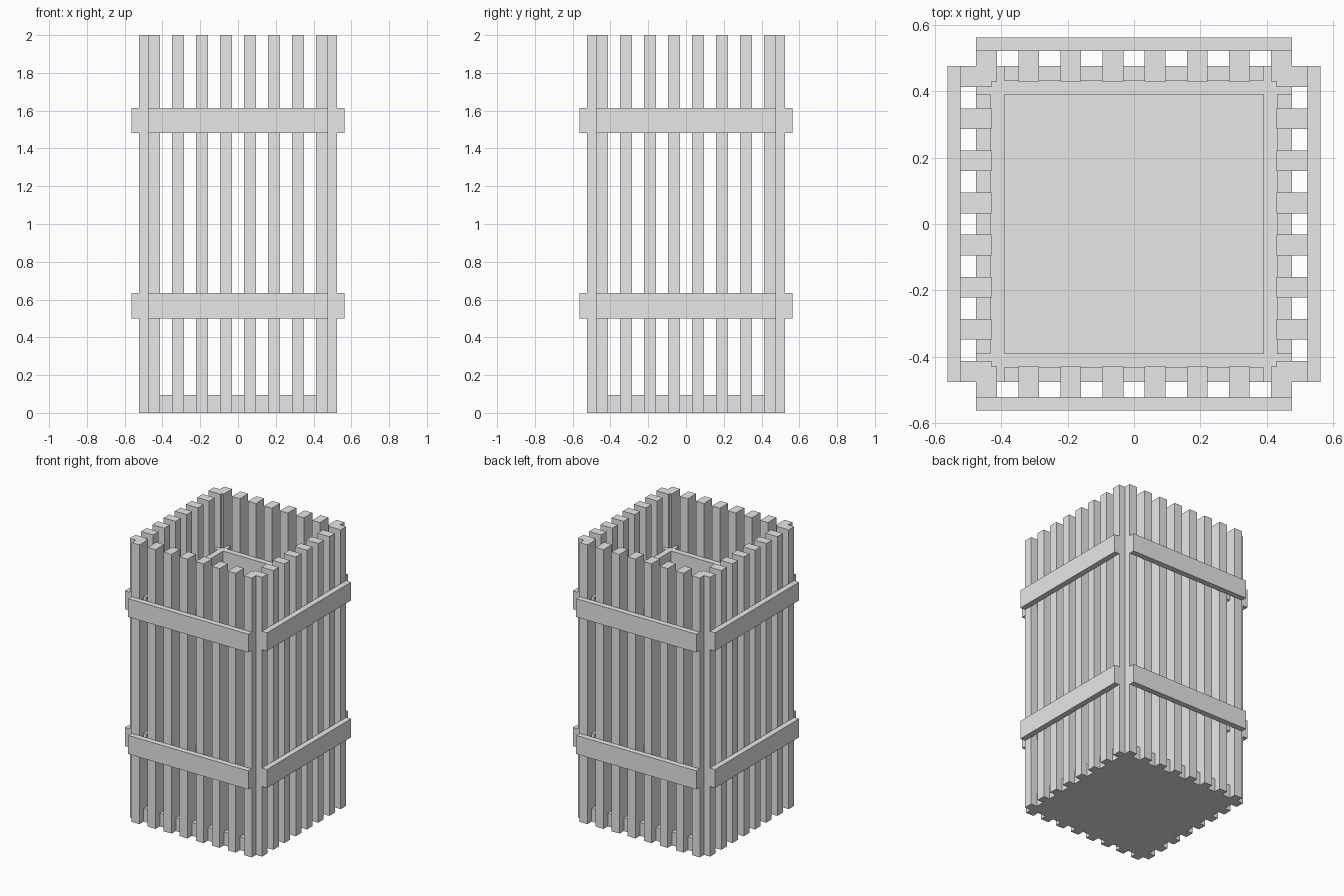
import bpy
import math
from mathutils import Matrix

if "Cube" in bpy.data.objects:
    bpy.data.objects.remove(bpy.data.objects["Cube"], do_unlink=True)

# One plain grey for the whole crate
GREY = (0.8, 0.8, 0.8, 1)
mat = bpy.data.materials.new("plain grey")
mat.use_nodes = True
mat.diffuse_color = GREY
mat.node_tree.nodes["Principled BSDF"].inputs["Base Color"].default_value = GREY

SIDES = ("front", "right", "back", "left")
HALF = 0.476              # half length of battens and floor
SLAT_W, SLAT_COUNT = 0.0625, 8


def box(name, x, y, z, side=0):
    """Box from (min, max) ranges, turned about z to one of the four sides."""
    bpy.ops.mesh.primitive_cube_add(size=1, location=(0, 0, 0))
    ob = bpy.context.object
    ob.name = name
    size = [r[1] - r[0] for r in (x, y, z)]
    mid = [sum(r) / 2 for r in (x, y, z)]
    turn = Matrix.Rotation(side * math.pi / 2, 4, "Z")
    ob.data.transform(turn @ Matrix.Translation(mid) @ Matrix.Diagonal((*size, 1)))
    ob.data.materials.append(mat)
    return ob


# Solid floor between the slats
box("floor", (-HALF, HALF), (-HALF, HALF), (0, 0.095))

for i, side in enumerate(SIDES):
    # Row of upright slats
    step = (2 * HALF - SLAT_W) / (SLAT_COUNT - 1)
    for n in range(SLAT_COUNT):
        x0 = -HALF + n * step
        box(f"{side}_slat_{n + 1}", (x0, x0 + SLAT_W), (-0.524, -0.429), (0, 2), i)

    # Battens clamping the slats outside and inside, at two heights
    for level, z in (("lower", (0.501, 0.634)), ("upper", (1.482, 1.613))):
        box(f"{side}_{level}_outer_batten", (-HALF, HALF), (-0.563, -0.522), z, i)
        box(f"{side}_{level}_inner_batten", (-HALF, HALF), (-0.432, -0.39), z, i)
